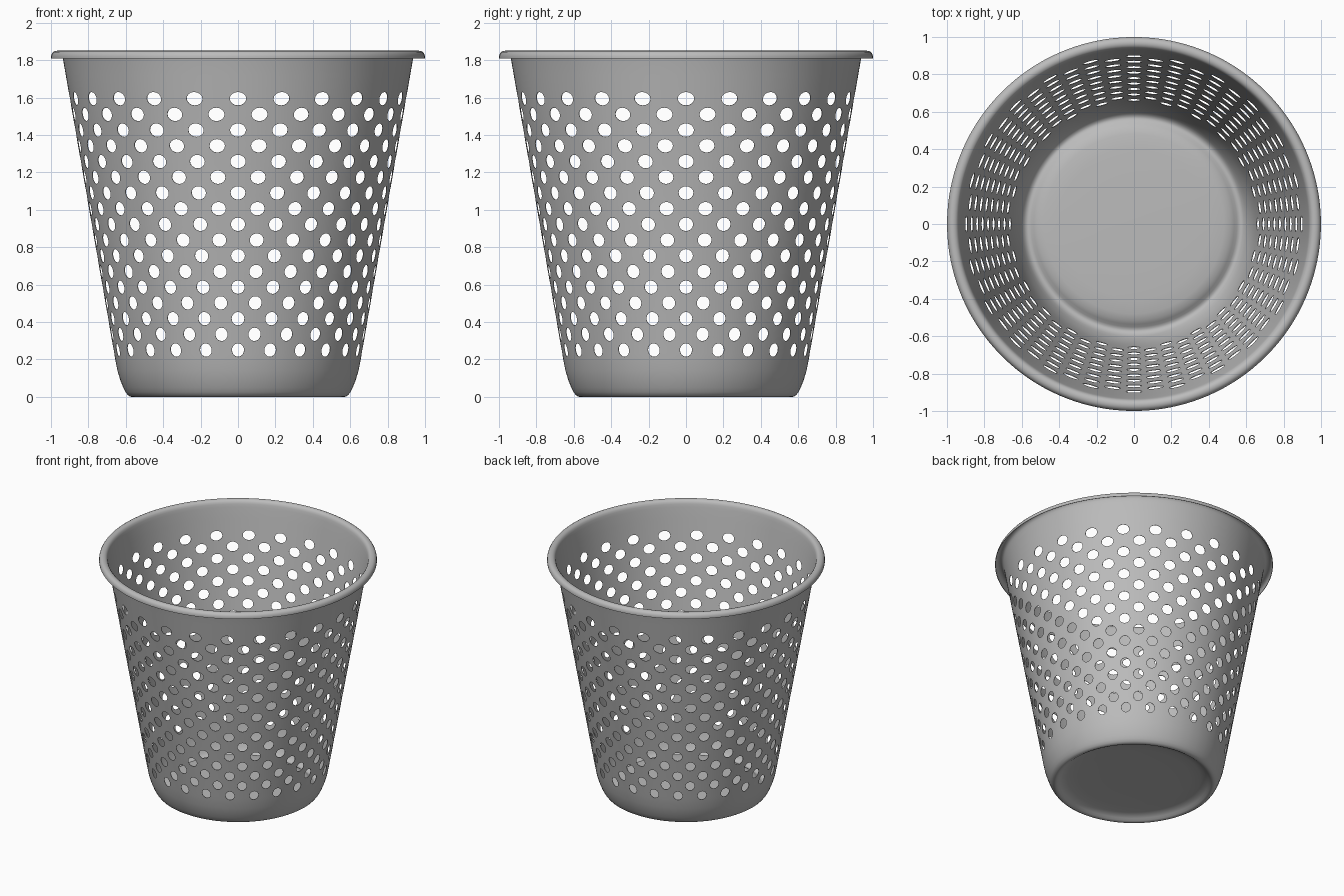
import bpy, bmesh, math

if "Cube" in bpy.data.objects:
    bpy.data.objects.remove(bpy.data.objects["Cube"])

COLS, ROWS = 48, 17            # staggered cells around and up the wall
HALF_U = math.pi / COLS        # half the angle of one cell
PITCH, Z0 = 0.084, 0.25        # row spacing and height of the lowest row
HOLE_U, HOLE_Z = 0.049, 0.036  # half sizes of a hole (angle, height)
T = math.tan(math.pi / 8)
STEPS = [-1, -T, 0, T, 1]      # subdivisions of one cell side

bm = bmesh.new()


def wall_r(z):
    return 0.62 + 0.174 * z


def point(r, u, z):
    return bm.verts.new((r * math.sin(u), -r * math.cos(u), z))


def wall(u, z):
    return point(wall_r(z), u, z)


def open_cell(u, z):
    """Square cell with an oval hole in the middle."""
    outer, inner = [], []
    for k in range(16):
        a = k * math.pi / 8
        c, s = math.cos(a), math.sin(a)
        m = max(abs(c), abs(s))
        outer.append(wall(u + HALF_U * c / m, z + PITCH / 2 * s / m))
        inner.append(wall(u + HOLE_U * c, z + HOLE_Z * s))
    for k in range(16):
        n = (k + 1) % 16
        bm.faces.new((outer[k], outer[n], inner[n], inner[k]))


def solid_cell(u, z):
    g = [[wall(u + HALF_U * a, z + PITCH / 2 * b) for a in STEPS] for b in STEPS]
    for j in range(4):
        for i in range(4):
            bm.faces.new((g[j][i], g[j][i + 1], g[j + 1][i + 1], g[j + 1][i]))


def lathe(profile):
    """Revolve (radius, height) points, matching the cell subdivisions."""
    angles = [2 * HALF_U * c + HALF_U * s for c in range(COLS) for s in STEPS[:4]]
    rings = [[point(r, u, z) for u in angles] for r, z in profile]
    n = len(angles)
    for lo, hi in zip(rings, rings[1:]):
        for i in range(n):
            j = (i + 1) % n
            bm.faces.new((lo[i], lo[j], hi[j], hi[i]))


# perforated wall
for row in range(ROWS):
    for col in range(COLS):
        cell = open_cell if (row + col) % 2 == 0 else solid_cell
        cell(2 * HALF_U * col, Z0 + PITCH * row)

# raised floor, foot ring and rounded lower wall
z_low, z_high = Z0 - PITCH / 2, Z0 + PITCH * (ROWS - 0.5)
lathe([(0, 0.045), (0.2, 0.045), (0.4, 0.043), (0.48, 0.038), (0.515, 0.03),
       (0.535, 0.018), (0.55, 0.007), (0.563, 0.001), (0.575, 0.002),
       (0.588, 0.01), (0.6, 0.026), (0.612, 0.05), (0.628, 0.09),
       (0.643, 0.14), (wall_r(z_low), z_low)])

# plain upper band and rolled rim
lathe([(wall_r(z_high), z_high), (wall_r(1.72), 1.72), (wall_r(1.8), 1.8),
       (0.938, 1.822), (0.943, 1.836), (0.952, 1.845), (0.964, 1.849),
       (0.977, 1.848), (0.988, 1.842), (0.995, 1.832), (0.998, 1.82),
       (0.998, 1.81)])

bmesh.ops.remove_doubles(bm, verts=bm.verts[:], dist=0.0003)
mesh = bpy.data.meshes.new("basket")
bm.to_mesh(mesh)
bm.free()
basket = bpy.data.objects.new("basket", mesh)
bpy.context.collection.objects.link(basket)

gray = bpy.data.materials.new("gray plastic")
gray.diffuse_color = (0.5, 0.5, 0.5, 1)
gray.use_nodes = True
gray.node_tree.nodes["Principled BSDF"].inputs["Base Color"].default_value = gray.diffuse_color
mesh.materials.append(gray)

# thin sheet thickness, then smooth shading with crisp hole edges
bpy.context.view_layer.objects.active = basket
basket.select_set(True)
sheet = basket.modifiers.new("sheet thickness", 'SOLIDIFY')
sheet.thickness = 0.003
sheet.offset = 0
bpy.ops.object.modifier_apply(modifier=sheet.name)
bpy.ops.object.shade_smooth_by_angle(angle=math.radians(50))
